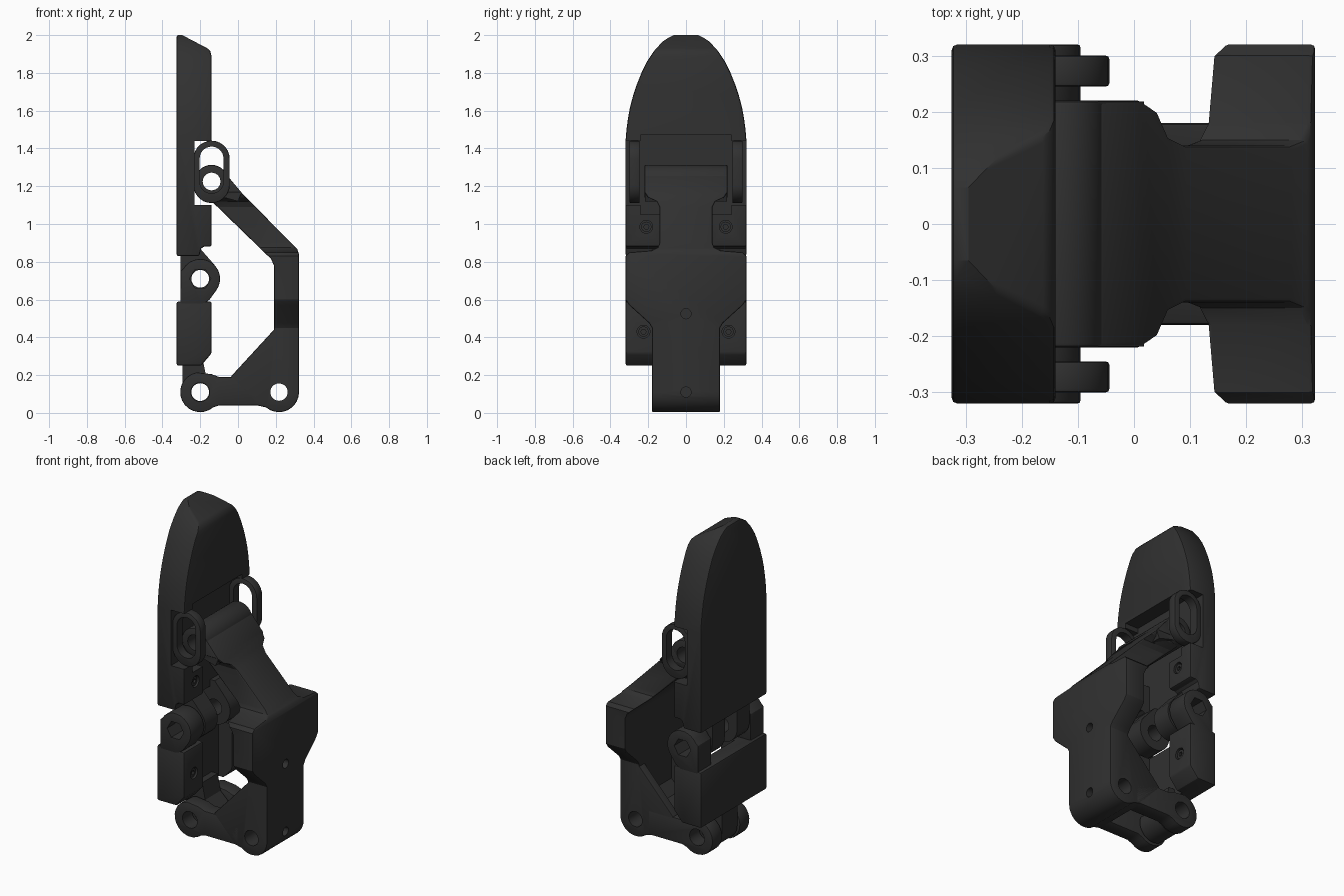
import bpy, bmesh, math
from mathutils import Vector

if "Cube" in bpy.data.objects:
    bpy.data.objects.remove(bpy.data.objects["Cube"])

mat = bpy.data.materials.new("dark_plastic")
mat.diffuse_color = (0.03, 0.03, 0.03, 1)
mat.use_nodes = True
mat.node_tree.nodes["Principled BSDF"].inputs["Base Color"].default_value = mat.diffuse_color


def prism(name, pts, axis, lo, hi, bevel=0.0):
    """Extrude a profile: axis 'Y' takes (x, z) points, axis 'X' takes (y, z)."""
    place = (lambda p, d: (p[0], d, p[1])) if axis == 'Y' else (lambda p, d: (d, p[0], p[1]))
    bm = bmesh.new()
    face = bm.faces.new([bm.verts.new(place(p, lo)) for p in pts])
    ext = bmesh.ops.extrude_face_region(bm, geom=[face])
    verts = [v for v in ext['geom'] if isinstance(v, bmesh.types.BMVert)]
    bmesh.ops.translate(bm, verts=verts, vec=Vector(place((0, 0), hi - lo)))
    bmesh.ops.recalc_face_normals(bm, faces=bm.faces)
    mesh = bpy.data.meshes.new(name)
    bm.to_mesh(mesh)
    bm.free()
    ob = bpy.data.objects.new(name, mesh)
    bpy.context.collection.objects.link(ob)
    mesh.materials.append(mat)
    if bevel:
        m = ob.modifiers.new("bevel", 'BEVEL')
        m.width, m.segments, m.angle_limit = bevel, 2, math.radians(40)
        apply(ob, m)
    return ob


def apply(ob, m):
    with bpy.context.temp_override(object=ob, active_object=ob, selected_objects=[ob]):
        bpy.ops.object.modifier_apply(modifier=m.name)


def boolean(ob, other, op='DIFFERENCE'):
    m = ob.modifiers.new("bool", 'BOOLEAN')
    m.operation, m.solver, m.object = op, 'EXACT', other
    apply(ob, m)
    bpy.data.objects.remove(other)


def arc(c, r, a0, a1, n=14):
    return [(c[0] + r * math.cos(math.radians(a0 + (a1 - a0) * i / n)),
             c[1] + r * math.sin(math.radians(a0 + (a1 - a0) * i / n))) for i in range(n + 1)]


def circle(c, r, n=28):
    return arc(c, r, 0, 360, n)[:-1]


def rect(a0, a1, b0, b1):
    return [(a0, b0), (a1, b0), (a1, b1), (a0, b1)]


def oval(x, z0, z1, r):
    return arc((x, z1), r, 0, 180) + arc((x, z0), r, 180, 360)


def mirror_outline(half):
    return half + [(-y, z) for y, z in reversed(half)]


def hole(ob, c, r, n=28):
    boolean(ob, prism("cutter", circle(c, r, n), 'Y', -0.5, 0.5))


def box(ob, y0, y1, pts, op='DIFFERENCE'):
    boolean(ob, prism("piece", pts, 'Y', y0, y1), op)


def screws(ob, y, z, x_front):
    """Countersunk pocket with a socket-head screw on each side."""
    for s in (-1, 1):
        boolean(ob, prism("cutter", circle((s * y, z), 0.034), 'X', x_front - 0.03, 0.2))
        head = prism("screw_head", circle((s * y, z), 0.027), 'X', x_front - 0.04, x_front - 0.008)
        boolean(head, prism("cutter", circle((s * y, z), 0.014, 6), 'X', x_front - 0.022, 0.2))


TOP, MID, LOW, HEEL = (-0.14, 1.225), (-0.20, 0.71), (-0.20, 0.11), (0.217, 0.11)

# Tip shell: side profile cut by a pointed arch outline
tip = prism("tip_shell", [(-0.325, 0.83), (-0.205, 0.83), (-0.195, 0.87), (-0.18, 0.88), (-0.14, 0.88),
                          (-0.14, 1.89), (-0.147, 1.915), (-0.162, 1.93), (-0.295, 2.0), (-0.325, 2.0)],
            'Y', -0.5, 0.5)
arch = [(0.32, 0.7), (0.32, 1.44), (0.315, 1.5), (0.307, 1.56), (0.296, 1.62), (0.28, 1.68), (0.26, 1.74),
        (0.236, 1.80), (0.207, 1.86), (0.17, 1.915), (0.125, 1.965), (0.095, 1.985), (0.065, 2.0), (0.03, 2.02)]
boolean(tip, prism("arch", mirror_outline(arch), 'X', -0.5, 0.5), 'INTERSECT')
m = tip.modifiers.new("bevel", 'BEVEL')
m.width, m.segments, m.angle_limit = 0.01, 2, math.radians(50)
apply(tip, m)
box(tip, -0.5, 0.5, rect(-0.23, 0, 1.10, 1.44))
box(tip, -0.24, 0.24, rect(-0.23, 0, 1.05, 1.47))
box(tip, -0.14, 0.14, rect(-0.23, 0, 0.7, 1.2))
screws(tip, 0.21, 0.985, -0.14)

# Slotted guide rings on both sides of the tip
for y0 in (-0.30, 0.245):
    ring = prism("guide_ring", oval(-0.14, 1.207, 1.345, 0.096), 'Y', y0, y0 + 0.055, 0.006)
    box(ring, -0.5, 0.5, oval(-0.14, 1.225, 1.347, 0.063))

# Tip centre knuckles, hanging between the block knuckles
knuckle = arc(MID, 0.105, -180, 40) + [(-0.20, 0.87), (-0.305, 0.87)]
for y0, y1 in ((-0.18, -0.06), (0.06, 0.18)):
    k = prism("tip_knuckle", knuckle, 'Y', y0, y1)
    hole(k, MID, 0.047)

# Lower block with front channel, outer knuckles and heel tab
block = prism("lower_block", [(-0.325, 0.25), (-0.195, 0.25), (-0.14, 0.315), (-0.14, 0.59), (-0.325, 0.59)],
              'Y', -0.32, 0.32, 0.01)
box(block, -0.14, 0.14, rect(-0.23, 0, 0.1, 0.7))
screws(block, 0.225, 0.43, -0.14)
outer = arc(MID, 0.105, -40, 150) + [(-0.305, 0.75), (-0.305, 0.57), (-0.19, 0.57), (-0.15, 0.60)]
for y0, y1 in ((-0.32, -0.19), (0.19, 0.32)):
    k = prism("block_knuckle", outer, 'Y', y0, y1, 0.006)
    hole(k, MID, 0.056, 6)
tab = prism("heel_tab", arc(LOW, 0.095, -180, 20) + [(-0.17, 0.2), (-0.19, 0.30), (-0.295, 0.30)],
            'Y', -0.075, 0.075)
hole(tab, LOW, 0.047)

# Bent lever frame: side profile cut by its front outline
side = [(-0.16, 1.14), (0.175, 0.815), (0.19, 0.78), (0.19, 0.44), (-0.04, 0.19), (0.10, 0.04)]
outer_edge = arc(HEEL, 0.106, -130, 0, 10) + [(0.323, 0.84), (0.315, 0.865), (0.02, 1.165), (-0.06, 1.26)]
lever = prism("lever_frame", side + outer_edge, 'Y', -0.5, 0.5)
half = [(0.18, -0.1), (0.18, 0.45), (0.195, 0.475), (0.30, 0.57), (0.32, 0.60), (0.32, 0.83), (0.30, 0.85),
        (0.18, 0.86), (0.15, 0.875), (0.14, 0.90), (0.14, 1.09), (0.155, 1.12), (0.20, 1.14), (0.22, 1.17),
        (0.22, 1.4)]
boolean(lever, prism("outline", mirror_outline(half), 'X', -0.5, 0.5), 'INTERSECT')
m = lever.modifiers.new("bevel", 'BEVEL')
m.width, m.segments, m.angle_limit = 0.008, 2, math.radians(50)
apply(lever, m)
# open pocket between the two gussets
box(lever, -0.13, 0.13, [(-0.1, 0.19), (0.13, 0.19), (0.19, 0.25), (0.19, 0.6), (-0.1, 0.6)])
hole(lever, HEEL, 0.046)
for z in (0.525, 0.11):
    boolean(lever, prism("cutter", circle((0, z), 0.027), 'X', 0.28, 0.5))

# Fork prongs at the heel hinge
prong = (arc(LOW, 0.106, 100, 310) + [(-0.10, 0.04), (0.13, 0.04), (0.13, 0.19), (-0.10, 0.19), (-0.14, 0.205),
         (-0.17, 0.25)])
prong = prong[:-1]
for y0, y1 in ((-0.18, -0.085), (0.085, 0.18)):
    p = prism("heel_prong", prong, 'Y', y0, y1, 0.006)
    hole(p, LOW, 0.05)

# Top barrel of the lever
barrel = prism("lever_barrel", circle(TOP, 0.088, 32), 'Y', -0.22, 0.22, 0.008)
box(barrel, -0.218, 0.218, [(-0.16, 1.15), (-0.09, 1.145), (0.0, 1.12), (0.018, 1.165), (-0.07, 1.27)], 'UNION')
hole(barrel, TOP, 0.047)
hole(lever, TOP, 0.047)
for y in (-0.15, 0.15):
    boolean(barrel, prism("cutter", circle((y, 1.23), 0.024), 'X', -0.09, 0.2))

# Smooth round surfaces, keep hard edges
for ob in bpy.data.objects:
    ob.select_set(True)
    bpy.context.view_layer.objects.active = ob
bpy.ops.object.shade_smooth_by_angle(angle=math.radians(25))
